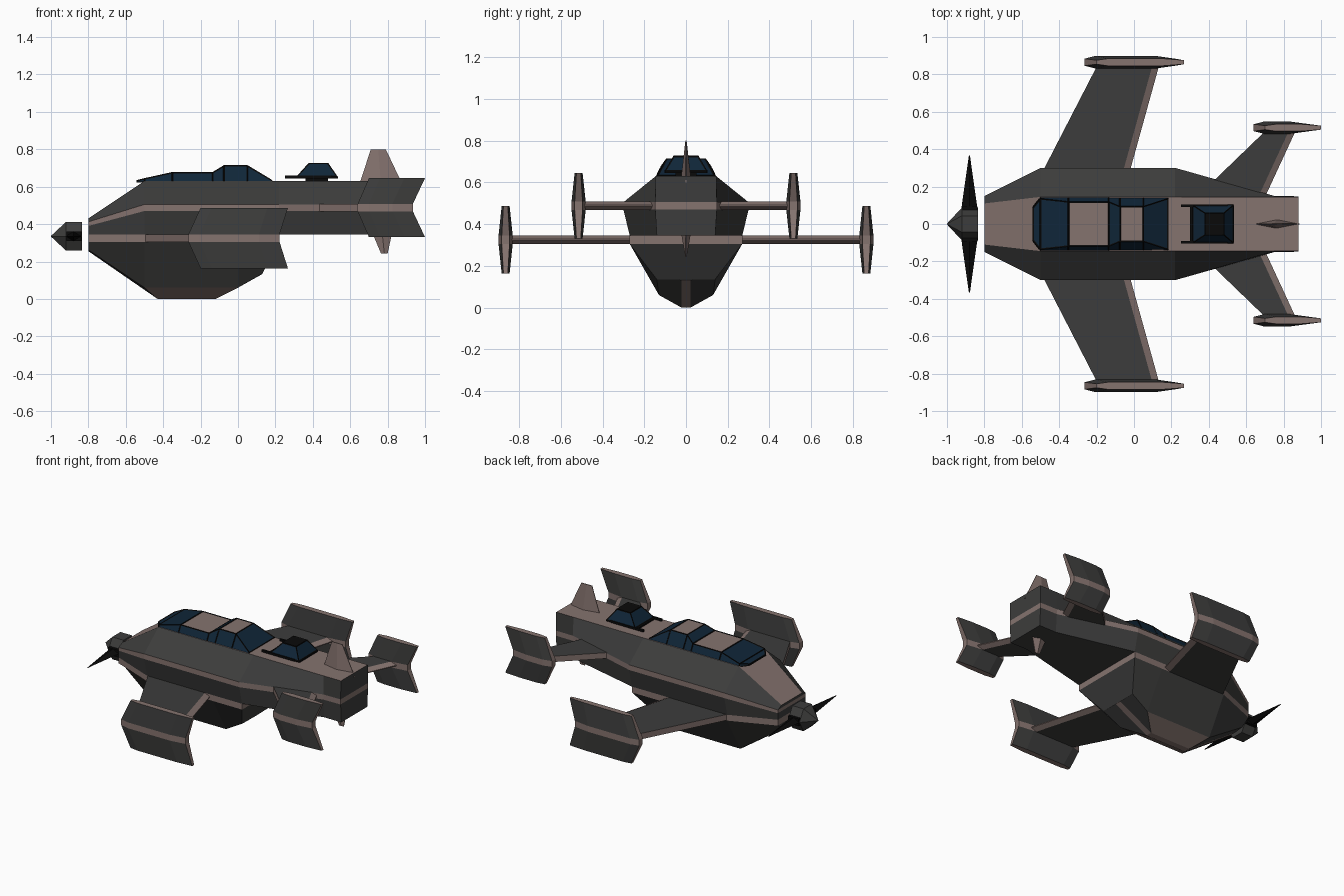
import bpy, bmesh

if "Cube" in bpy.data.objects:
    bpy.data.objects.remove(bpy.data.objects["Cube"])


def material(name, *rgb):
    m = bpy.data.materials.new(name)
    m.use_nodes = True
    m.diffuse_color = (*rgb, 1)
    m.node_tree.nodes["Principled BSDF"].inputs["Base Color"].default_value = (*rgb, 1)
    return m


GREY = material("dark_grey", .046, .046, .045)
TAUPE = material("taupe", .235, .172, .158)
NAVY = material("navy_glass", .005, .019, .04)
BLACK = material("black", .003, .003, .003)
PALETTE = [GREY, TAUPE, NAVY, BLACK]


def loft(name, rings, rule):
    """Skin symmetric rings; rule(row, segment) gives the material, segment -1 is a cap."""
    bm = bmesh.new()
    loops = [[bm.verts.new(p) for p in ring] for ring in rings]
    n = len(loops[0])

    def face(corners, row, seg):
        f = bm.faces.new(corners)
        f.material_index = PALETTE.index(rule(row, seg))

    for seg, (a, b) in enumerate(zip(loops, loops[1:])):
        for j in range(n):
            k = (j + 1) % n
            face((a[j], a[k], b[k], b[j]), min(j, n - 2 - j), seg)
    for loop in (loops[0], loops[-1]):
        for j in range(n // 2 - 1):
            face((loop[j], loop[j + 1], loop[n - 2 - j], loop[n - 1 - j]), j, -1)
    bmesh.ops.recalc_face_normals(bm, faces=bm.faces)
    me = bpy.data.meshes.new(name)
    bm.to_mesh(me)
    bm.free()
    for m in PALETTE:
        me.materials.append(m)
    ob = bpy.data.objects.new(name, me)
    bpy.context.collection.objects.link(ob)
    return ob


def mirrored(half):
    """Close a half ring across the centre plane."""
    return half + [(x, -y, z) for x, y, z in reversed(half)]


def plain(mat):
    return lambda row, seg: mat


def framed(name, rings, rule):
    """Glazing with thin black bars on its edges."""
    loft(name, rings, rule)
    bars = loft(name + "_frame", rings, plain(BLACK))
    wire = bars.modifiers.new("bars", "WIREFRAME")
    wire.thickness = .009
    wire.offset = 0


def block(name, x0, x1, y0, y1, z0, z1, mat):
    rings = [[(x0, y0, z), (x1, y0, z), (x1, y1, z), (x0, y1, z)] for z in (z0, z1)]
    return loft(name, rings, plain(mat))


# Upper hull: deck edge, belt top, belt bottom, floor edge
def deck(x, top, zt, belt, zb, zc, floor):
    return mirrored([(x, top, zt), (x, belt, zb), (x, belt, zc), (x, floor, .345)])


loft("upper_hull", [
    deck(-.8, .11, .43, .15, .412, .39, .15),
    deck(-.5, .145, .63, .3, .505, .47, .27),
    deck(.22, .145, .63, .3, .505, .47, .27),
    deck(.75, .145, .63, .15, .505, .47, .14),
    deck(.88, .145, .63, .148, .505, .47, .14),
], lambda row, seg: TAUPE if row == 1 or row == -1 else GREY)


# Lower hull: belt, chine and keel
def belly(x, belt, xc, chine, zc, xk, zk):
    return mirrored([(x, belt, .345), (x, belt, .305), (xc, chine, zc), (xk, .022, zk)])


loft("lower_hull", [
    belly(-.8, .15, -.8, .09, .262, -.8, .255),
    belly(-.5, .27, -.5, .13, .06, -.43, 0),
    belly(0, .27, 0, .13, .06, -.12, 0),
    belly(.22, .27, .13, .14, .135, .13, .133),
], lambda row, seg: TAUPE if row in (0, 3) or (row == 2 and seg == 1) else GREY)

# Spinner and two-bladed propeller
C, S = .5, .866


def hexagon(x, r):
    half = [(x, r * C, .335 + r * S), (x, r, .335), (x, r * C, .335 - r * S)]
    return mirrored(half)


loft("spinner", [hexagon(-1, .002), hexagon(-.92, .088), hexagon(-.835, .088)], plain(GREY))


def blade(y, w, t):
    return [(-.88 - w, y, .335), (-.88, y, .335 + t), (-.88 + w, y, .335), (-.88, y, .335 - t)]


loft("propeller", [blade(-.365, .003, .003), blade(-.09, .042, .025),
                   blade(.09, .042, .025), blade(.365, .003, .003)], plain(BLACK))
block("propeller_hub", -.918, -.837, -.093, .093, .31, .36, BLACK)


# Wings and tailplanes: flat grey skins with taupe edges
def aerofoil(y, zc, le, te):
    half = [(te, .003), (te - .036, .02), (le, .02)]
    return [(x, y, zc + h) for x, h in half] + [(x, y, zc - h) for x, h in reversed(half)]


# Vertical plate with swept nose and notched rear
def end_plate(name, y, zc, height, x0, x1, sweep, notch):
    rings = []
    for h, a, b, t in ((-height, x0 + sweep, x1, .019), (-.02, x0, x1 - notch, .034),
                       (.02, x0, x1 - notch, .034), (height, x0 + sweep, x1, .019)):
        half = [(a, t * .55), (a + .06, t), (b - .11, t), (b, t * .55)]
        rings.append([(x, y + w, zc + h) for x, w in half]
                     + [(x, y - w, zc + h) for x, w in reversed(half)])
    loft(name, rings, lambda row, seg: TAUPE if seg in (-1, 1) or row in (-1, 3) else GREY)


edge_rule = lambda row, seg: GREY if row == 1 and seg >= 0 else TAUPE
for side, s in (("left", 1), ("right", -1)):
    loft(side + "_wing", [aerofoil(s * .2, .325, -.53, -.045),
                          aerofoil(s * .85, .325, -.195, .135)], edge_rule)
    end_plate(side + "_wing_plate", s * .865, .325, .162, -.265, .267, .065, .045)
    loft(side + "_tailplane", [aerofoil(s * .1, .488, .29, .68),
                               aerofoil(s * .5, .488, .705, .865)], edge_rule)
    end_plate(side + "_tail_plate", s * .515, .488, .158, .64, 1, .06, .065)


# Fins: tapered diamond sections
def fin_ring(z, x0, x1, t):
    return mirrored([(x0, .002, z), ((x0 + x1) / 2, t, z), (x1, .002, z)])


loft("upper_fin", [fin_ring(.6, .645, .885, .026), fin_ring(.8, .71, .79, .003)], plain(TAUPE))
loft("lower_fin", [fin_ring(.36, .715, .825, .024), fin_ring(.242, .765, .8, .003)], plain(TAUPE))


# Stepped canopy with taupe roof panels
def glass(x, top, z, base):
    return mirrored([(x, top, z), (x, base, .625)])


framed("canopy", [
    glass(-.54, .085, .632, .09),
    glass(-.5, .135, .642, .143),
    glass(-.35, .118, .675, .143),
    glass(-.135, .118, .675, .143),
    glass(-.075, .093, .711, .141),
    glass(.05, .093, .711, .141),
    glass(.18, .135, .633, .143),
], lambda row, seg: TAUPE if row == -1 and seg in (2, 4) else NAVY)


# Rear gun turret
def turret_ring(z, x0, x1, y):
    return mirrored([(x0, y, z), (x1, y, z)])


framed("turret", [turret_ring(.655, .315, .53, .1), turret_ring(.724, .38, .48, .058)],
       lambda row, seg: BLACK if seg == -1 else NAVY)
block("turret_base", .3, .535, -.1, .1, .645, .655, BLACK)
block("turret_post", .36, .48, -.05, .05, .62, .65, BLACK)
for side, s in (("left", 1), ("right", -1)):
    y = s * .097
    block(side + "_gun", .25, .5, y - .007, y + .007, .645, .659, BLACK)
